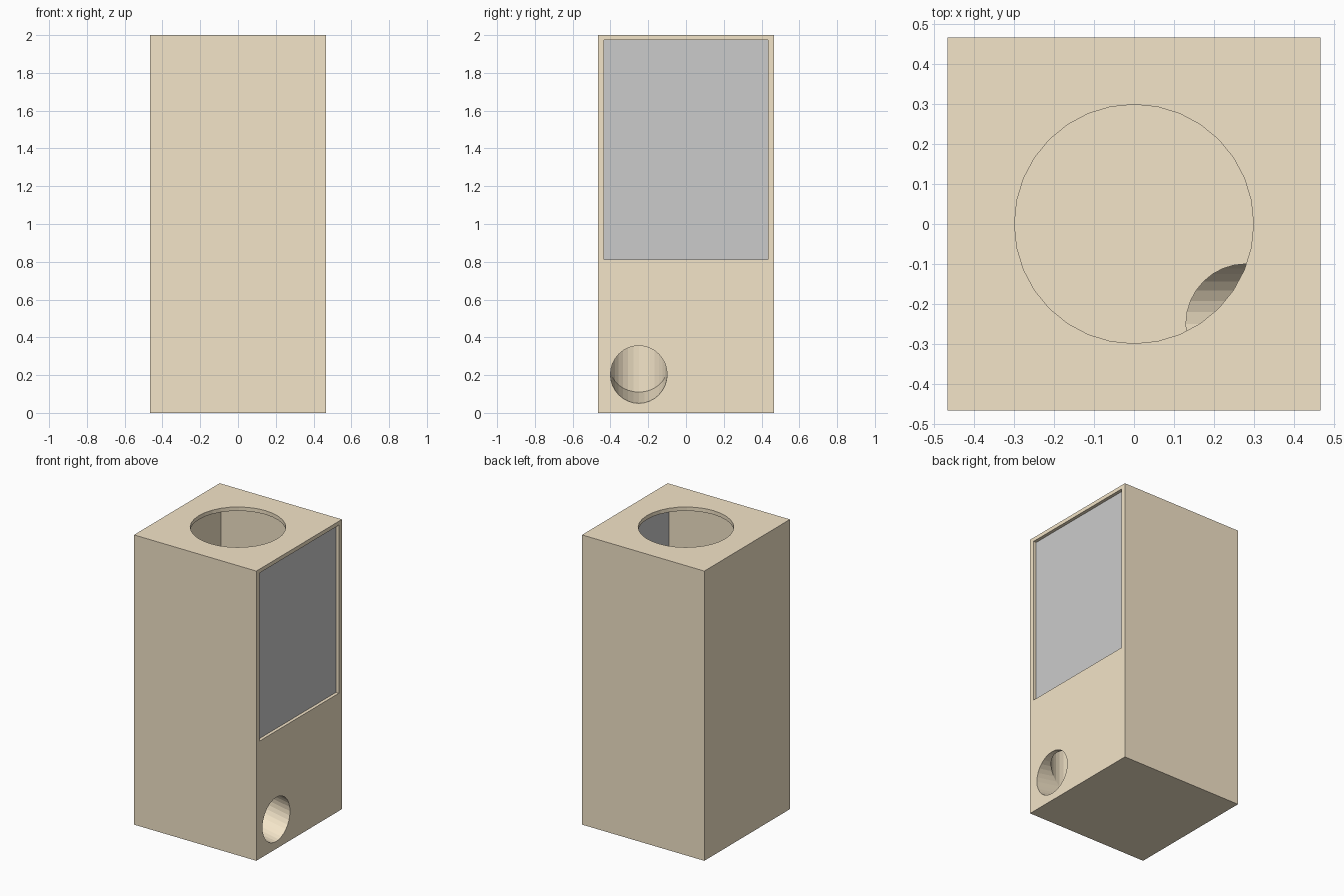
import bpy, bmesh, math

if "Cube" in bpy.data.objects:
    bpy.data.objects.remove(bpy.data.objects["Cube"])

H, W, T = 2.0, 0.467, 0.034      # height, half width, wall thickness
FLOOR = 0.813                    # chamber floor level
TOP = H - 0.027                  # chamber ceiling level


def finish(name, bm):
    bmesh.ops.recalc_face_normals(bm, faces=bm.faces)
    me = bpy.data.meshes.new(name)
    bm.to_mesh(me)
    bm.free()
    ob = bpy.data.objects.new(name, me)
    bpy.context.collection.objects.link(ob)
    return ob


def loft(name, rings):
    """Closed solid through a list of matching point rings."""
    bm = bmesh.new()
    vs = [[bm.verts.new(p) for p in ring] for ring in rings]
    n = len(rings[0])
    for a, b in zip(vs, vs[1:]):
        for i in range(n):
            j = (i + 1) % n
            bm.faces.new((a[i], a[j], b[j], b[i]))
    bm.faces.new(vs[0])
    bm.faces.new(vs[-1])
    return finish(name, bm)


def box(name, lo, hi):
    (x0, y0, z0), (x1, y1, z1) = lo, hi
    return loft(name, [[(x0, y0, z), (x1, y0, z), (x1, y1, z), (x0, y1, z)]
                       for z in (z0, z1)])


def circle(cx, cy, r, n=32):
    return [(cx + r * math.cos(2 * math.pi * i / n),
             cy + r * math.sin(2 * math.pi * i / n)) for i in range(n)]


def cut(ob, cutter):
    mod = ob.modifiers.new("cut", 'BOOLEAN')
    mod.operation = 'DIFFERENCE'
    mod.solver = 'EXACT'
    mod.object = cutter
    bpy.context.view_layer.objects.active = ob
    bpy.ops.object.modifier_apply(modifier=mod.name)
    bpy.data.objects.remove(cutter)


# Solid case
case = box("case", (-W, -W, 0), (W, W, H))

# Upper chamber, open on the right side
inner = W - T
cut(case, box("chamber_cutter", (-inner, -inner, FLOOR), (W + 0.2, inner, TOP)))

# Round opening in the lid
cut(case, loft("lid_cutter", [[(x, y, z) for x, y in circle(0, 0, 0.299)]
                              for z in (TOP - 0.3, H + 0.1)]))

# Mitred chute: straight down from the chamber floor, then out of the right side
cx, cy, cz = 0.28, -0.25, 0.236
tilt = math.radians(10)
mitre = [(x, y, cz + (x - cx) * math.tan(math.radians(40)))
         for x, y in circle(cx, cy, 0.15)]
outlet_x = W + 0.05
outlet = [(outlet_x, y, z - (outlet_x - x) * math.tan(tilt)) for x, y, z in mitre]
inlet = [(x, y, FLOOR + 0.1) for x, y, z in mitre]
cut(case, loft("chute_cutter", [outlet, mitre, inlet]))

# Tan material for the case
tan = bpy.data.materials.new("tan")
tan.diffuse_color = (0.9, 0.78, 0.58, 1)
tan.use_nodes = True
tan.node_tree.nodes["Principled BSDF"].inputs["Base Color"].default_value = tan.diffuse_color
case.data.materials.clear()
case.data.materials.append(tan)

# Recessed window pane
box("window_pane", (W - T, -inner, FLOOR), (W - 0.022, inner, TOP))
